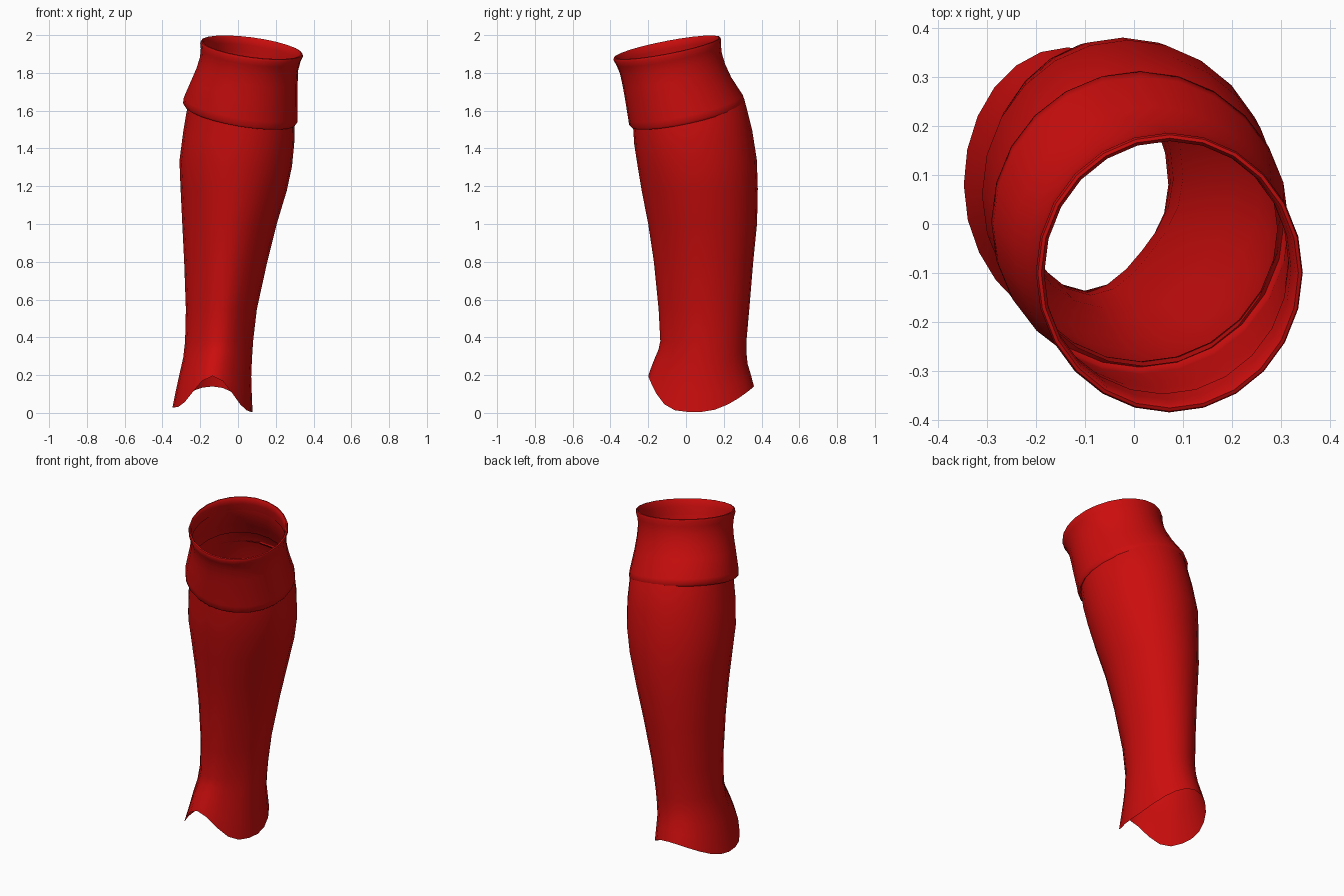
import bpy, bmesh, math

SEGS = 24

red = bpy.data.materials.new("deep_red")
red.diffuse_color = (0.6, 0.004, 0.004, 1)


def ring(z, cx, cy, rx, ry, tilt=(0, 0), shin=0.0):
    """Elliptical ring, tilted by slopes in x and y; shin flattens the front diagonals."""
    pts = []
    for i in range(SEGS):
        a = 2 * math.pi * i / SEGS
        k = 1 - shin * math.sin(2 * a) ** 2 if math.sin(a) < 0 else 1
        dx, dy = rx * k * math.cos(a), ry * k * math.sin(a)
        pts.append((cx + dx, cy + dy, z + tilt[0] * dx + tilt[1] * dy))
    return pts


def hem_height(a):
    """Lower edge: sharp notch in front, shallow arch behind, low tips at the sides."""
    s, c = math.sin(a), math.cos(a)
    lift = 0.19 * abs(s) ** 4.5 if s < 0 else 0.135 * s ** 1.8
    return 0.005 + lift + 0.025 * max(0, -c) ** 2


def loft(name, rings):
    bm = bmesh.new()
    rows = [[bm.verts.new(p) for p in r] for r in rings]
    for lo, hi in zip(rows, rows[1:]):
        for i in range(SEGS):
            j = (i + 1) % SEGS
            bm.faces.new((lo[i], lo[j], hi[j], hi[i]))
    me = bpy.data.meshes.new(name)
    bm.to_mesh(me)
    bm.free()
    me.materials.append(red)
    ob = bpy.data.objects.new(name, me)
    bpy.context.collection.objects.link(ob)
    bpy.context.view_layer.objects.active = ob
    ob.select_set(True)
    bpy.ops.object.shade_smooth_by_angle(angle=math.radians(50))
    ob.select_set(False)
    return ob


# Flared ankle hem, blended from the ankle ring down to the notched edge
leg = []
for t, cx, cy, rx, ry, shin in [(1.0, -0.135, 0.080, 0.212, 0.280, 0.02),
                                (0.75, -0.128, 0.080, 0.201, 0.264, 0.04),
                                (0.5, -0.120, 0.080, 0.190, 0.246, 0.06),
                                (0.25, -0.108, 0.087, 0.182, 0.233, 0.08)]:
    pts = ring(0, cx, cy, rx, ry, shin=shin)
    leg.append([(x, y, 0.38 + t * (hem_height(2 * math.pi * i / SEGS) - 0.38))
                for i, (x, y, _) in enumerate(pts)])

# Leg tube: height, centre, radii, tilt, shin flattening
for z, cx, cy, rx, ry, tilt, shin in [
        (0.38, -0.100, 0.092, 0.180, 0.228, 0, 0.09),
        (0.55, -0.088, 0.095, 0.188, 0.240, 0, 0.09),
        (0.80, -0.065, 0.093, 0.220, 0.263, 0, 0.07),
        (1.00, -0.045, 0.088, 0.250, 0.288, 0, 0.05),
        (1.18, -0.023, 0.073, 0.281, 0.307, 0.1, 0.03),
        (1.32, -0.012, 0.060, 0.298, 0.315, 0.3, 0.01),
        (1.46, 0.004, 0.038, 0.294, 0.312, 0.6, 0),
        (1.59, 0.018, 0.015, 0.283, 0.296, 1, 0),
        (1.66, 0.020, -0.010, 0.272, 0.280, 1, 0)]:
    leg.append(ring(z, cx, cy, rx, ry, (-0.165 * tilt, 0.21 * tilt), shin))
loft("leg_sleeve", leg)

# Folded cuff: lower lip, outer wall, rounded upper rim and its inner turn
B, T = (-0.165, 0.21), (-0.13, 0.19)
loft("cuff", [
    ring(1.592, 0.014, 0.008, 0.282, 0.288, B),
    ring(1.578, 0.012, 0.006, 0.294, 0.298, B),
    ring(1.590, 0.012, 0.005, 0.303, 0.306, B),
    ring(1.620, 0.014, -0.003, 0.301, 0.303, B),
    ring(1.720, 0.035, -0.042, 0.281, 0.281, (-0.155, 0.205)),
    ring(1.790, 0.049, -0.064, 0.267, 0.272, (-0.145, 0.2)),
    ring(1.850, 0.059, -0.080, 0.260, 0.270, (-0.135, 0.195)),
    ring(1.895, 0.067, -0.092, 0.264, 0.277, T),
    ring(1.922, 0.072, -0.099, 0.272, 0.285, T),
    ring(1.934, 0.073, -0.100, 0.269, 0.282, T),
    ring(1.936, 0.073, -0.100, 0.262, 0.275, T),
    ring(1.928, 0.073, -0.100, 0.256, 0.269, T),
    ring(1.895, 0.067, -0.092, 0.253, 0.266, T),
    ring(1.850, 0.059, -0.080, 0.256, 0.266, (-0.135, 0.195)),
])
